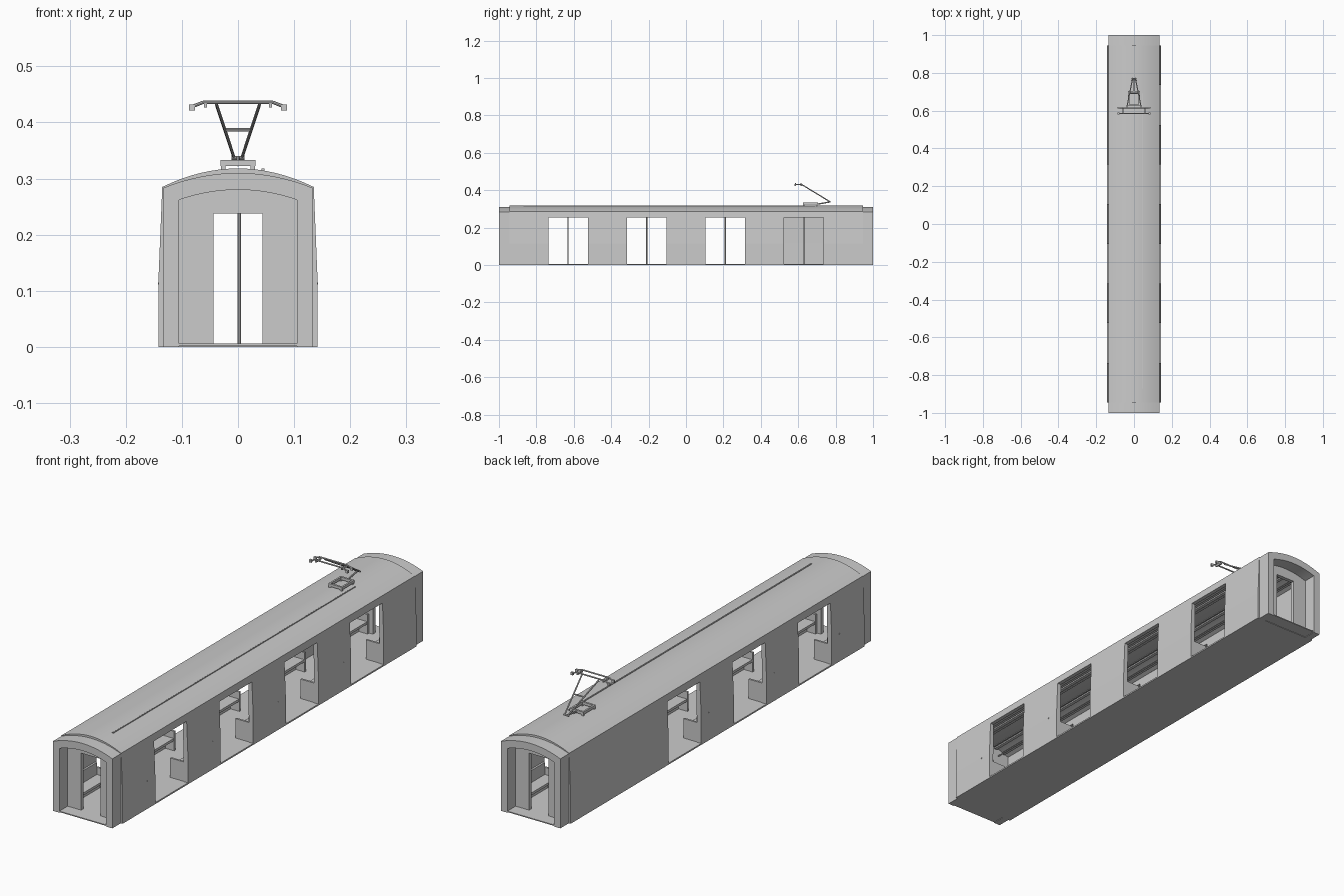
import bpy, bmesh, math
from mathutils import Vector

if "Cube" in bpy.data.objects:
    bpy.data.objects.remove(bpy.data.objects["Cube"])

grey = bpy.data.materials.new("light_grey")
grey.diffuse_color = (0.6, 0.6, 0.6, 1)
grey.use_nodes = True
grey.node_tree.nodes["Principled BSDF"].inputs["Base Color"].default_value = grey.diffuse_color


def finish(name, bm, smooth=False):
    bmesh.ops.recalc_face_normals(bm, faces=bm.faces)
    me = bpy.data.meshes.new(name)
    bm.to_mesh(me)
    bm.free()
    me.materials.append(grey)
    ob = bpy.data.objects.new(name, me)
    bpy.context.collection.objects.link(ob)
    if smooth:
        bpy.ops.object.select_all(action='DESELECT')
        ob.select_set(True)
        bpy.context.view_layer.objects.active = ob
        bpy.ops.object.shade_smooth_by_angle(angle=math.radians(30))
    return ob


def add_box(bm, x0, x1, y0, y1, z0, z1):
    v = [bm.verts.new((x, y, z)) for x in (x0, x1) for y in (y0, y1) for z in (z0, z1)]
    for f in ((0, 1, 3, 2), (4, 5, 7, 6), (0, 1, 5, 4), (2, 3, 7, 6), (0, 2, 6, 4), (1, 3, 7, 5)):
        bm.faces.new([v[i] for i in f])


def boxes(name, items):
    bm = bmesh.new()
    for b in items:
        add_box(bm, *b)
    return finish(name, bm)


def add_prism(bm, pts, y0, y1):
    a = [bm.verts.new((x, y0, z)) for x, z in pts]
    b = [bm.verts.new((x, y1, z)) for x, z in pts]
    bm.faces.new(a)
    bm.faces.new(b)
    n = len(pts)
    for i in range(n):
        bm.faces.new((a[i], a[(i + 1) % n], b[(i + 1) % n], b[i]))


def arc(half, side, top, n=16):
    xs = [half * (2 * i / n - 1) for i in range(n + 1)]
    return [(x, side + (top - side) * (1 - (x / half) ** 2)) for x in xs]


def arch(name, outer, inner, y0, y1, legs=True):
    """Curved band between two arcs, optionally carried down to the ground."""
    o, i = arc(*outer), arc(*inner)
    if legs:
        o = [(o[0][0], 0)] + o + [(o[-1][0], 0)]
        i = [(i[0][0], 0)] + i + [(i[-1][0], 0)]
    bm = bmesh.new()
    rows = [[bm.verts.new((x, y, z)) for x, z in p]
            for p, y in ((o, y0), (o, y1), (i, y1), (i, y0))]
    for r in range(4):
        p, q = rows[r], rows[(r + 1) % 4]
        for k in range(len(p) - 1):
            bm.faces.new((p[k], p[k + 1], q[k + 1], q[k]))
    for k in (0, -1):
        bm.faces.new([r[k] for r in rows])
    return finish(name, bm, True)


def rods(name, segments, r, sides=8):
    bm = bmesh.new()
    for a, b in segments:
        a, b = Vector(a), Vector(b)
        d = b - a
        m = d.to_track_quat('Z', 'Y').to_matrix().to_4x4()
        m.translation = (a + b) / 2
        bmesh.ops.create_cone(bm, cap_ends=True, segments=sides, radius1=r, radius2=r,
                              depth=d.length, matrix=m)
    return finish(name, bm, True)


BODY = 0.945
DOORS = (-0.63, -0.21, 0.21, 0.63)
HALF_DOOR = 0.105

# Floor and threshold plates
boxes("floor", [(-0.142, 0.142, -BODY, BODY, 0, 0.006)])
boxes("end_floor", [(-0.106, 0.106, s * BODY - 0.054 * (s < 0), s * BODY + 0.054 * (s > 0), 0.002, 0.006)
                    for s in (-1, 1)])

# Side walls with door openings; the left side has no rear door
for s, name, doors in ((1, "right_wall", DOORS), (-1, "left_wall", DOORS[:3])):
    wall = [(s * x, z) for x, z in ((0.142, 0.006), (0.142, 0.115), (0.135, 0.285),
                                    (0.119, 0.285), (0.122, 0.115), (0.122, 0.006))]
    header = [(s * x, z) for x, z in ((0.1362, 0.255), (0.135, 0.285), (0.119, 0.285), (0.1195, 0.255))]
    bm = bmesh.new()
    start = -BODY
    for d in doors:
        add_prism(bm, wall, start, d - HALF_DOOR)
        add_prism(bm, header, d - HALF_DOOR, d + HALF_DOOR)
        start = d + HALF_DOOR
    add_prism(bm, wall, start, BODY)
    finish(name, bm)

# Roof, with a thin conduit along it
arch("roof", (0.135, 0.285, 0.318), (0.119, 0.278, 0.306), -BODY, BODY, legs=False)
boxes("roof_conduit", [(0.042, 0.047, -0.87, 0.69, 0.31, 0.3175)])

# End portals and end walls with a doorway
for s, n in ((-1, "front"), (1, "rear")):
    a, b = sorted((s * BODY, s * 1.0))
    arch(n + "_portal", (0.134, 0.283, 0.310), (0.105, 0.262, 0.280), a, b)
    a, b = sorted((s * 0.93, s * (BODY + 0.001)))
    arch(n + "_end_wall", (0.132, 0.282, 0.309), (0.044, 0.238, 0.238), a, b)

# Ceiling light strips and grab rails
boxes("ceiling_strips", [(x - 0.007, x + 0.007, -0.925, 0.925, z, z + 0.006)
                         for x, z in ((-0.09, 0.278), (-0.05, 0.288), (0.05, 0.288), (0.09, 0.278))])
rods("grab_rails", [((x, -0.925, 0.262), (x, 0.925, 0.262)) for x in (-0.065, 0, 0.065)], 0.003)
rods("door_poles", [((0.002, d, 0.004), (0.002, d, 0.308)) for d in DOORS], 0.003)

# Benches, backrests and partitions between the doors
seats, backs, screens, legs = [], [], [], []
bays = [(-0.928, -0.737), (-0.523, -0.317), (-0.103, 0.103), (0.317, 0.523), (0.737, 0.928)]
for s in (-1, 1):
    for y0, y1 in bays:
        def span(a, b):
            return tuple(sorted((s * a, s * b)))
        seats.append(span(0.062, 0.123) + (y0 + 0.008, y1 - 0.008, 0.046, 0.056))
        backs.append(span(0.114, 0.123) + (y0 + 0.008, y1 - 0.008, 0.056, 0.105))
        legs.append(span(0.10, 0.123) + (y0 + 0.008, y1 - 0.008, 0.004, 0.046))
        for y in (y0, y1 - 0.008):
            screens.append(span(0.06, 0.123) + (y, y + 0.008, 0.004, 0.085))
boxes("bench_seats", seats)
boxes("bench_backs", backs)
boxes("bench_bases", legs)
boxes("partitions", screens)

# Small door buttons on the outer walls
boxes("door_buttons", [(s * 0.142 - 0.001, s * 0.142 + 0.001, d - 0.157, d - 0.153, 0.111, 0.115)
                       for s in (-1, 1) for d in DOORS])

# Pantograph base: open rectangular frame on feet
boxes("pantograph_base", [
    (-0.031, -0.024, 0.625, 0.705, 0.322, 0.333), (0.024, 0.031, 0.625, 0.705, 0.322, 0.333),
    (-0.031, 0.031, 0.625, 0.633, 0.322, 0.333), (-0.031, 0.031, 0.697, 0.705, 0.322, 0.333)]
    + [(x - 0.004, x + 0.004, y - 0.004, y + 0.004, 0.308, 0.323)
       for x in (-0.026, 0.026) for y in (0.63, 0.7)])

# Pantograph arms, folded back at the elbow
rods("lower_arm", [((0, 0.70, 0.325), (0, 0.77, 0.337)), ((-0.012, 0.77, 0.337), (0.012, 0.77, 0.337))], 0.0035)
rods("upper_arms", [((s * 0.007, 0.772, 0.337), (s * 0.039, 0.612, 0.434)) for s in (-1, 1)]
     + [((-0.022, 0.69, 0.387), (0.022, 0.69, 0.387))], 0.003)

# Collector head: two bars with drooping horns
head = []
for y in (0.585, 0.615):
    pts = [(-0.086, 0.427), (-0.08, 0.429), (-0.062, 0.436), (0.062, 0.436), (0.08, 0.429), (0.086, 0.427)]
    head += [((a[0], y, a[1]), (b[0], y, b[1])) for a, b in zip(pts, pts[1:])]
rods("collector_bars", head, 0.003)
boxes("collector_links", [(x - 0.003, x + 0.003, 0.583, 0.617, 0.427, 0.434) for x in (-0.058, 0.058)]
      + [(s * 0.082 - 0.005, s * 0.082 + 0.005, y - 0.004, y + 0.004, 0.421, 0.432)
         for s in (-1, 1) for y in (0.585, 0.615)])
